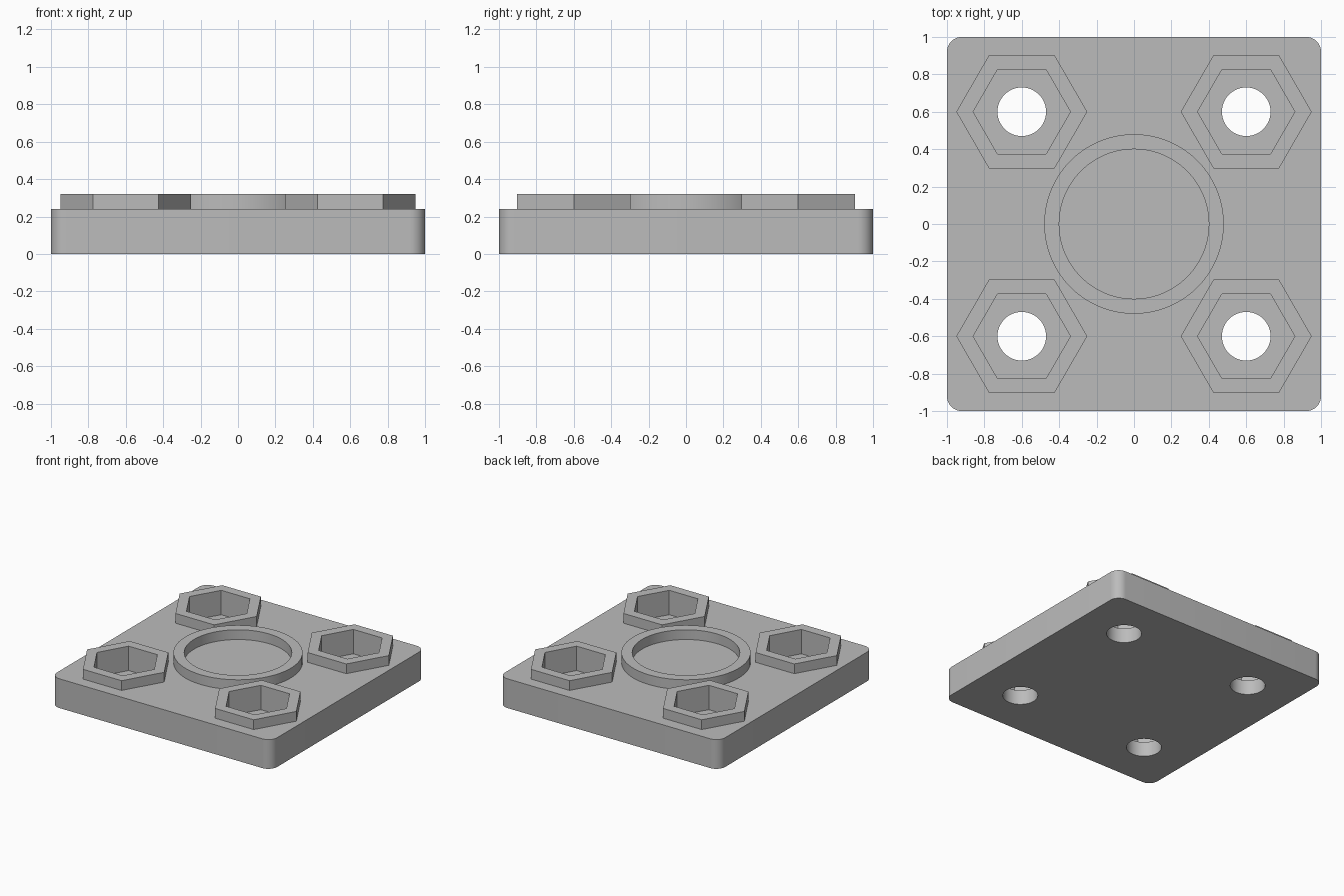
import bpy, bmesh, math

if "Cube" in bpy.data.objects:
    bpy.data.objects.remove(bpy.data.objects["Cube"])

PLATE_TOP, RIM_TOP, SINK = 0.24, 0.32, 0.18
CORNERS = [(sx * 0.6, sy * 0.6) for sx in (-1, 1) for sy in (-1, 1)]

grey = bpy.data.materials.new("plain_grey")
grey.diffuse_color = (0.5, 0.5, 0.5, 1)
grey.use_nodes = True
grey.node_tree.nodes["Principled BSDF"].inputs["Base Color"].default_value = grey.diffuse_color


def circle(r, n, cx=0, cy=0):
    return [(cx + r * math.cos(2 * math.pi * i / n),
             cy + r * math.sin(2 * math.pi * i / n)) for i in range(n)]


def rounded_square(half, r, steps=10):
    pts = []
    for k, (sx, sy) in enumerate([(1, 1), (-1, 1), (-1, -1), (1, -1)]):
        for i in range(steps + 1):
            a = (k + i / steps) * math.pi / 2
            pts.append((sx * (half - r) + r * math.cos(a),
                        sy * (half - r) + r * math.sin(a)))
    return pts


def prism(name, outline, z0, z1):
    """Solid made by extruding a closed outline from z0 to z1."""
    bm = bmesh.new()
    face = bm.faces.new([bm.verts.new((x, y, z0)) for x, y in outline])
    ext = bmesh.ops.extrude_face_region(bm, geom=[face])
    top = [v for v in ext["geom"] if isinstance(v, bmesh.types.BMVert)]
    bmesh.ops.translate(bm, vec=(0, 0, z1 - z0), verts=top)
    bmesh.ops.recalc_face_normals(bm, faces=bm.faces)
    mesh = bpy.data.meshes.new(name)
    bm.to_mesh(mesh)
    bm.free()
    mesh.materials.append(grey)
    obj = bpy.data.objects.new(name, mesh)
    bpy.context.collection.objects.link(obj)
    return obj


def combine(target, tool, operation):
    """Apply a boolean and discard the tool."""
    mod = target.modifiers.new("boolean", "BOOLEAN")
    mod.operation, mod.solver, mod.object = operation, "EXACT", tool
    bpy.context.view_layer.objects.active = target
    bpy.ops.object.modifier_apply(modifier=mod.name)
    bpy.data.objects.remove(tool)


# Base plate with rounded corners
plate = prism("mounting_plate", rounded_square(1.0, 0.08), 0, PLATE_TOP)

# Raised ring in the middle
ring = prism("centre_ring", circle(0.48, 96), SINK, RIM_TOP)
combine(plate, ring, "UNION")
combine(plate, prism("ring_recess", circle(0.40, 96), PLATE_TOP, 0.5), "DIFFERENCE")

# Hexagonal collars, nut pockets and bolt holes
for x, y in CORNERS:
    combine(plate, prism("hex_collar", circle(0.35, 6, x, y), SINK, RIM_TOP), "UNION")
    combine(plate, prism("nut_pocket", circle(0.26, 6, x, y), 0.12, 0.5), "DIFFERENCE")
    combine(plate, prism("bolt_hole", circle(0.13, 48, x, y), -0.1, 0.5), "DIFFERENCE")

# Smooth round walls, crisp edges
bpy.ops.object.select_all(action="DESELECT")
plate.select_set(True)
bpy.context.view_layer.objects.active = plate
bpy.ops.object.shade_smooth_by_angle(angle=math.radians(30))
